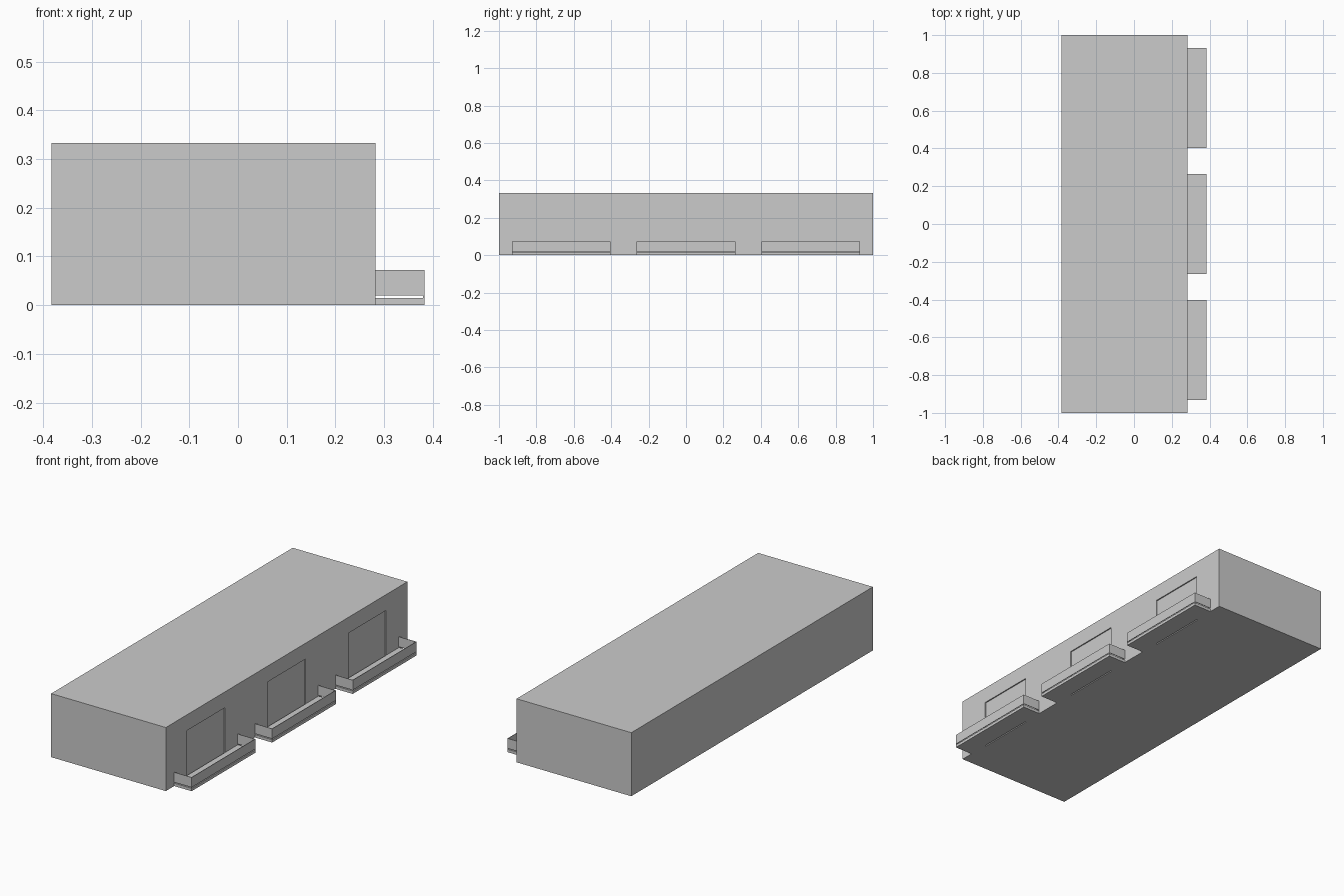
import bpy, bmesh
from mathutils import Matrix, Vector

if "Cube" in bpy.data.objects:
    bpy.data.objects.remove(bpy.data.objects["Cube"])

grey = bpy.data.materials.new("light_grey")
grey.diffuse_color = (0.6, 0.6, 0.6, 1)
grey.use_nodes = True
grey.node_tree.nodes["Principled BSDF"].inputs["Base Color"].default_value = grey.diffuse_color


def boxes(name, spans):
    """One object made of boxes, each given as (x0, x1, y0, y1, z0, z1)."""
    bm = bmesh.new()
    for x0, x1, y0, y1, z0, z1 in spans:
        centre = Vector(((x0 + x1) / 2, (y0 + y1) / 2, (z0 + z1) / 2))
        size = Matrix.Diagonal((x1 - x0, y1 - y0, z1 - z0, 1))
        bmesh.ops.create_cube(bm, size=1, matrix=Matrix.Translation(centre) @ size)
    mesh = bpy.data.meshes.new(name)
    bm.to_mesh(mesh)
    bm.free()
    mesh.materials.append(grey)
    ob = bpy.data.objects.new(name, mesh)
    bpy.context.collection.objects.link(ob)
    return ob


WALL = 0.282      # facade plane
OUT = 0.383       # outer edge of the balconies
CENTRES = (-0.667, 0.0, 0.667)
HALF = 0.264      # half width of a balcony
DOOR = 0.157      # half width of a door
T = 0.003         # railing thickness

# Building storey with three shallow door recesses
building = boxes("building_block", [(-0.383, WALL, -1, 1, 0, 0.333)])
cutter = boxes("door_cutter", [(WALL - 0.006, WALL + 0.05, c - DOOR, c + DOOR, -0.05, 0.25)
                               for c in CENTRES])
cutter.hide_render = True
cutter.hide_set(True)
cut = building.modifiers.new("door_recesses", 'BOOLEAN')
cut.operation = 'DIFFERENCE'
cut.solver = 'EXACT'
cut.object = cutter

for i, c in enumerate(CENTRES, 1):
    a, b = c - HALF, c + HALF
    # Floor slab
    boxes(f"balcony_slab_{i}", [(WALL, OUT, a, b, 0, 0.015)])
    # Solid parapet panels raised just above the slab
    boxes(f"balcony_parapet_{i}", [
        (OUT - T, OUT, a, b, 0.02, 0.072),
        (WALL, OUT - T, a, a + T, 0.02, 0.072),
        (WALL, OUT - T, b - T, b, 0.02, 0.072)])
    # Small feet under the outer corners
    boxes(f"parapet_feet_{i}", [
        (OUT - T, OUT, a, a + T, 0.015, 0.02),
        (OUT - T, OUT, b - T, b, 0.015, 0.02)])
